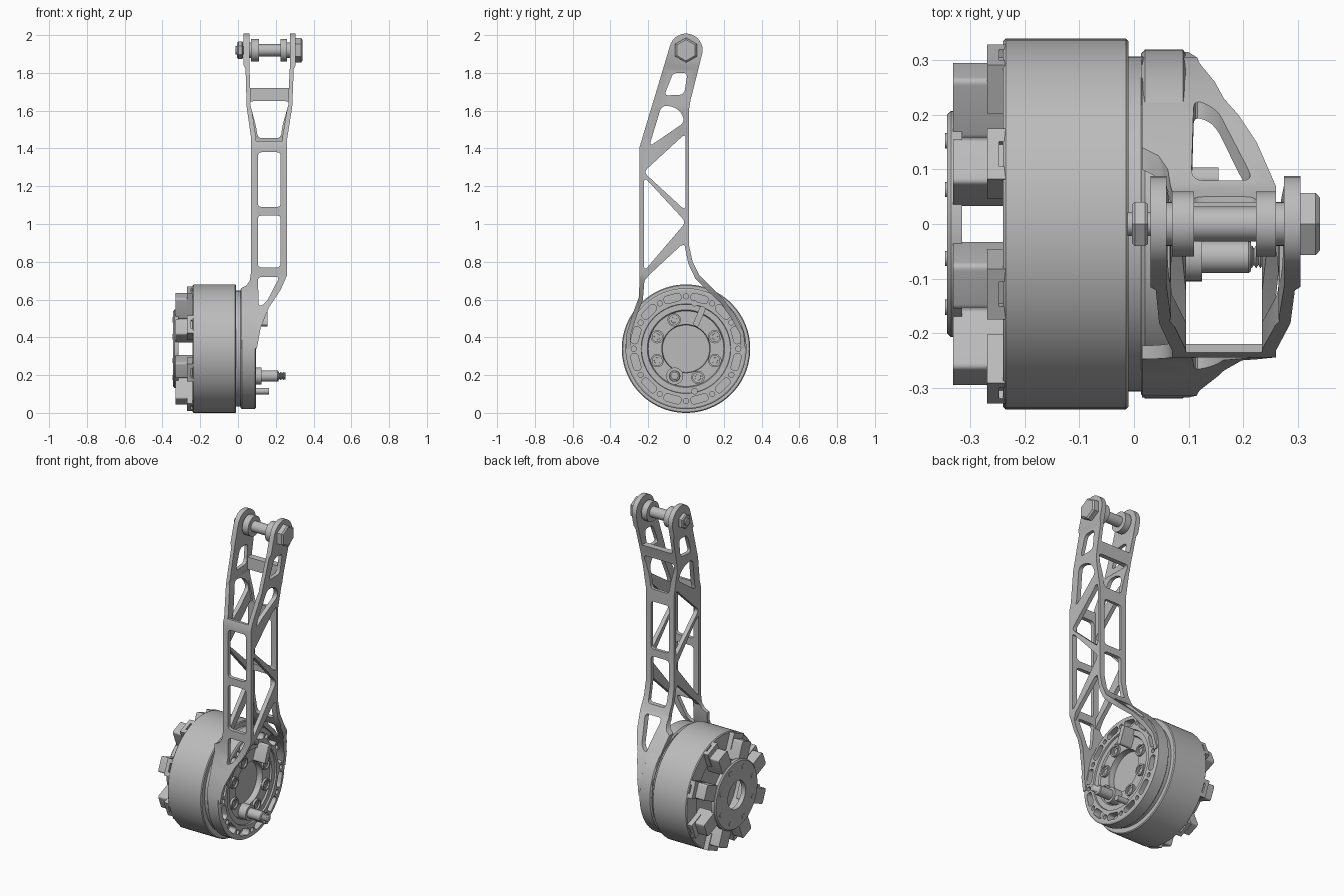
import bpy, bmesh
from math import radians, sin, cos, pi
from mathutils import Vector

if "Cube" in bpy.data.objects:
    bpy.data.objects.remove(bpy.data.objects["Cube"])

HUB = 0.34          # height of the motor axis
PIN = 1.92          # height of the top pin axis

metal = bpy.data.materials.new("grey_metal")
metal.use_nodes = True
metal.diffuse_color = (0.5, 0.5, 0.5, 1)
metal.node_tree.nodes["Principled BSDF"].inputs["Base Color"].default_value = (0.5, 0.5, 0.5, 1)
parts = []


def finish(name, bm):
    bmesh.ops.recalc_face_normals(bm, faces=bm.faces)
    mesh = bpy.data.meshes.new(name)
    bm.to_mesh(mesh)
    bm.free()
    mesh.materials.append(metal)
    ob = bpy.data.objects.new(name, mesh)
    bpy.context.scene.collection.objects.link(ob)
    parts.append(ob)
    return ob


def prism(name, loops, axis, a, b):
    """Extrude flat outlines along x (outline in y, z) or y (outline in x, z)."""
    bm = bmesh.new()
    for loop in loops:
        place = (lambda u, v: (a, u, v)) if axis == "x" else (lambda u, v: (u, a, v))
        face = bm.faces.new([bm.verts.new(place(u, v)) for u, v in loop])
        new = bmesh.ops.extrude_face_region(bm, geom=[face])["geom"]
        shift = Vector((b - a, 0, 0) if axis == "x" else (0, b - a, 0))
        bmesh.ops.translate(bm, vec=shift, verts=[g for g in new if isinstance(g, bmesh.types.BMVert)])
    return finish(name, bm)


def lathe(name, profile, y=0.0, z=HUB, steps=64):
    """Turn a closed (x, radius) profile around an axis parallel to x."""
    bm = bmesh.new()
    vs = [bm.verts.new((x, y, z + r)) for x, r in profile]
    es = [bm.edges.new((vs[i - 1], vs[i])) for i in range(len(vs))]
    bmesh.ops.spin(bm, geom=vs + es, cent=(0, y, z), axis=(1, 0, 0), angle=2 * pi, steps=steps)
    bmesh.ops.remove_doubles(bm, verts=bm.verts, dist=1e-5)
    bmesh.ops.dissolve_degenerate(bm, dist=1e-6, edges=bm.edges)
    return finish(name, bm)


def rod(name, a, b, r, y=0.0, z=HUB, steps=32):
    return lathe(name, [(a, 0), (a, r), (b, r), (b, 0)], y, z, steps)


def rounded(pts, radius, n=5):
    """Round every corner of an outline."""
    out = []
    pts = [Vector(p) for p in pts]
    for i, p in enumerate(pts):
        d0, d1 = pts[i - 1] - p, pts[(i + 1) % len(pts)] - p
        s = p + d0.normalized() * min(radius, d0.length * 0.48)
        e = p + d1.normalized() * min(radius, d1.length * 0.48)
        for k in range(n + 1):
            t = k / n
            out.append(tuple(s * (1 - t) ** 2 + p * 2 * t * (1 - t) + e * t * t))
    return out


def around(loop, angles):
    """Copy a (radial, tangential) outline around the motor axis."""
    return [[(r * cos(a) - t * sin(a), HUB + r * sin(a) + t * cos(a)) for r, t in loop]
            for a in map(radians, angles)]


def rect(r0, r1, w):
    return [(r0, -w), (r1, -w), (r1, w), (r0, w)]


def combine(ob, tool, operation="DIFFERENCE"):
    mod = ob.modifiers.new("cut", "BOOLEAN")
    mod.operation, mod.object, mod.solver = operation, tool, "EXACT"
    dg = bpy.context.evaluated_depsgraph_get()
    mesh = bpy.data.meshes.new_from_object(ob.evaluated_get(dg))
    ob.modifiers.clear()
    ob.data = mesh
    parts.remove(tool)
    bpy.data.objects.remove(tool)


# Arm: side outline crossed with front outline
tip = [(0.088 * cos(a), PIN + 0.088 * sin(a)) for a in (radians(-12 + 12 * k) for k in range(16))]
side = tip + [(-0.245, 1.41), (-0.245, 0.72), (-0.25, 0.61), (-0.28, 0.53), (-0.315, 0.42), (-0.318, HUB),
              (0.315, HUB), (0.305, 0.43), (0.26, 0.52), (0.2, 0.6), (0.12, 0.68), (0.07, 0.73),
              (0.035, 0.8), (0.015, 0.89), (0.015, 1.6), (0.025, 1.66)]
front = [(0.015, HUB), (0.015, 0.66), (0.045, 0.675), (0.062, 0.7), (0.07, 0.75), (0.07, 1.45),
         (0.046, 1.62), (0.04, 1.82), (0.03, 1.84), (0.03, 2.1), (0.305, 2.1), (0.305, 1.84),
         (0.295, 1.82), (0.287, 1.62), (0.26, 1.45), (0.26, 0.73), (0.225, 0.65), (0.165, 0.56),
         (0.12, 0.45), (0.1, HUB)]
arm = prism("arm_frame", [side], "x", -0.1, 0.5)
combine(arm, prism("front_shape", [front], "y", -0.6, 0.6), "INTERSECT")

# Hollow core, open at the upper front and at the fork
lower_back = [(-0.008, 0.89), (0.012, 0.79), (0.05, 0.71), (0.105, 0.655), (0.185, 0.58),
              (0.24, 0.5), (0.285, 0.42), (0.3, 0.2)]
lower_front = [(-0.3, 0.2), (-0.292, 0.42), (-0.258, 0.52), (-0.228, 0.6), (-0.22, 0.7)]
core_side = lower_back + lower_front + [(-0.22, 1.44), (-0.5, 1.44), (-0.5, 2.2), (0.5, 2.2),
                                        (0.5, 1.72), (0, 1.72), (-0.008, 1.6)]
core_front = [(0.095, 0.1), (0.095, 1.46), (0.068, 1.64), (0.06, 1.84), (0.06, 2.3), (0.275, 2.3),
              (0.275, 1.84), (0.265, 1.64), (0.235, 1.46), (0.235, 0.1)]
core = prism("core", [core_side], "x", -0.2, 0.6)
combine(core, prism("core_shape", [core_front], "y", -0.7, 0.7), "INTERSECT")
combine(arm, core)

# Truss openings through both sides
truss = [
    rounded([(-0.115, 1.68), (-0.01, 1.685), (0.008, 1.8), (-0.068, 1.8)], 0.025),
    rounded([(-0.195, 1.41), (-0.005, 1.54), (-0.03, 1.6), (-0.08, 1.625), (-0.13, 1.625)], 0.03),
    rounded([(-0.002, 1.48), (-0.225, 1.275), (-0.002, 1.07)], 0.03),
    rounded([(-0.222, 1.25), (0.0, 1.01), (-0.222, 0.75)], 0.03),
    [(-0.195, 0.73), (-0.05, 0.865), (-0.03, 0.885)] + lower_back + lower_front]
combine(arm, prism("truss_cut", truss, "x", -0.3, 0.7))

# Ladder openings through front and back
ladder = [rounded(w, 0.022) for w in (
    [(0.105, 0.77), (0.226, 0.77), (0.226, 1.045), (0.105, 1.045)],
    [(0.105, 1.09), (0.226, 1.09), (0.226, 1.38), (0.105, 1.38)],
    [(0.105, 1.455), (0.226, 1.455), (0.235, 1.52), (0.272, 1.65), (0.06, 1.65), (0.095, 1.52)],
    [(0.105, 0.72), (0.22, 0.72), (0.15, 0.585), (0.11, 0.56)])]
combine(arm, prism("ladder_cut", ladder, "y", -0.8, 0.8))

# Motor drum and neck
lathe("motor_drum", [(-0.19, 0), (-0.19, 0.22), (-0.24, 0.24), (-0.24, 0.335), (-0.235, 0.34),
                     (-0.015, 0.34), (-0.01, 0.335), (-0.01, 0)], steps=96)
rod("motor_neck", -0.02, 0.02, 0.307, steps=96)

# Face housing with slots and holes
housing = lathe("face_housing", [(0.013, 0), (0.013, 0.312), (0.02, 0.32), (0.09, 0.32), (0.095, 0.312),
                                 (0.095, 0.237), (0.085, 0.235), (0.085, 0.205), (0.075, 0.2),
                                 (0.075, 0.128), (0.04, 0.125), (0.04, 0)], steps=96)
steps12 = range(0, 360, 30)
combine(housing, prism("slot_cut", around(rounded(rect(0.255, 0.295, 0.046), 0.02), [a + 15 for a in steps12])
                       + around(rounded(rect(0.264, 0.29, 0.013), 0.013), steps12), "x", 0.05, 0.2))

# Socket bolts, the seat of the post and the key on one bolt circle
for k in range(8):
    a = radians(22.5 + 45 * k)
    if k == 1:
        continue
    y, z = 0.165 * cos(a), HUB + 0.165 * sin(a)
    lathe("face_bolt", [(0.05, 0), (0.05, 0.035), (0.088, 0.035), (0.088, 0.026), (0.078, 0.026),
                        (0.078, 0.016), (0.068, 0.014), (0.068, 0)], y, z, 24)
prism("key_lever", around(rounded(rect(0.13, 0.24, 0.016), 0.012), [67.5]), "x", 0.07, 0.155)
rod("key_pin", 0.08, 0.1, 0.016, 0.045, 0.58, 24)

# Cable post, threaded end and small pin
lathe("post", [(0.07, 0), (0.07, 0.045), (0.125, 0.045), (0.125, 0.03), (0.21, 0.03), (0.215, 0.026),
               (0.215, 0)], -0.06, 0.195)
thread = [(0.21, 0)]
for k in range(5):
    thread += [(0.212 + k * 0.008, 0.015), (0.216 + k * 0.008, 0.021)]
lathe("post_thread", thread + [(0.252, 0.015), (0.252, 0)], -0.06, 0.195, 24)
rod("small_pin", 0.08, 0.165, 0.017, 0.045, 0.115, 24)

# Rear cover with eight standoff arms and rim tabs
lathe("rear_cover", [(-0.343, 0.085), (-0.343, 0.2), (-0.336, 0.207), (-0.315, 0.207), (-0.315, 0.085)])
spokes = [22.5 + 45 * k for k in range(8)]
prism("standoff_arms", around(rounded(rect(0.185, 0.305, 0.045), 0.012), spokes), "x", -0.332, -0.23)
tabs = prism("rim_tabs", around(rect(0.24, 0.336, 0.05), spokes), "x", -0.27, -0.23)
combine(tabs, prism("tab_notch", around(rect(0.32, 0.4, 0.025), spokes), "x", -0.248, -0.238))
cover_bolts = around([(0.165, 0)], spokes)
for (y, z), in cover_bolts:
    rod("cover_screw", -0.347, -0.33, 0.014, y, z, 16)

# Top pin: sleeve, collars, bolt head and nut
lathe("pin_sleeve", [(0.03, 0), (0.03, 0.04), (0.07, 0.04), (0.07, 0.06), (0.11, 0.06), (0.11, 0.032),
                     (0.224, 0.032), (0.224, 0.06), (0.26, 0.06), (0.26, 0.04), (0.3, 0.04), (0.3, 0)],
      z=PIN)
lathe("bolt_head", [(0.3, 0), (0.3, 0.066), (0.333, 0.066), (0.341, 0.056), (0.341, 0)], z=PIN, steps=6)
lathe("pin_nut", [(0.026, 0), (0.026, 0.042), (0.02, 0.047), (0.002, 0.047), (-0.004, 0.04), (-0.004, 0)],
      z=PIN, steps=6)
rod("bolt_end", -0.012, 0.04, 0.022, z=PIN)

# Smooth round surfaces, keep edges crisp
bpy.ops.object.select_all(action="DESELECT")
for ob in parts:
    ob.select_set(True)
bpy.context.view_layer.objects.active = arm
bpy.ops.object.shade_smooth_by_angle(angle=radians(30))
